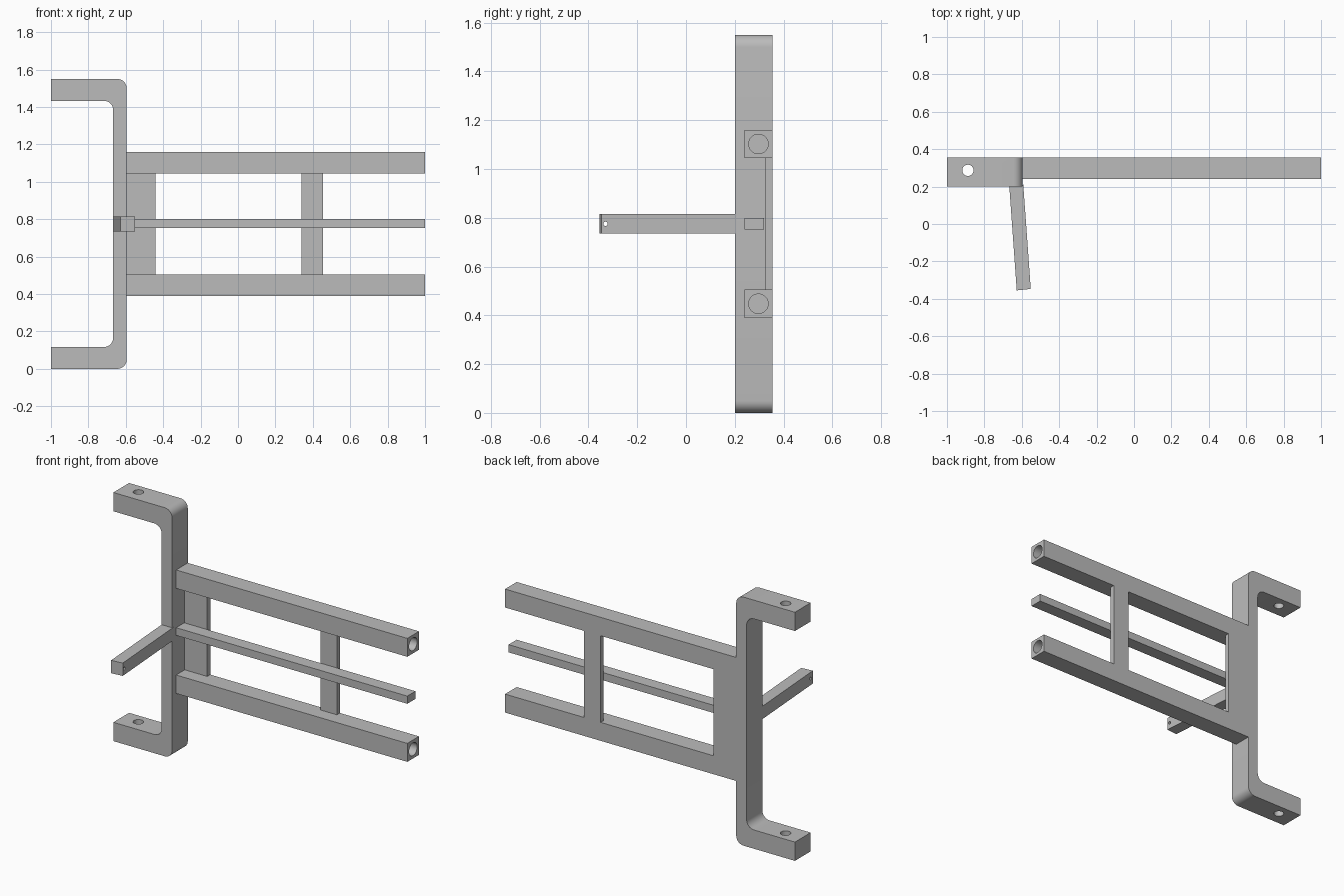
import bpy, bmesh, math
from mathutils import Vector

if "Cube" in bpy.data.objects:
    bpy.data.objects.remove(bpy.data.objects["Cube"])

# Single grey finish
grey = bpy.data.materials.new("plain_grey")
grey.use_nodes = True
GREY = (0.5, 0.5, 0.5, 1)
grey.diffuse_color = GREY
grey.node_tree.nodes["Principled BSDF"].inputs["Base Color"].default_value = GREY


def finish(name, bm):
    bmesh.ops.recalc_face_normals(bm, faces=bm.faces)
    mesh = bpy.data.meshes.new(name)
    bm.to_mesh(mesh)
    bm.free()
    mesh.materials.append(grey)
    obj = bpy.data.objects.new(name, mesh)
    bpy.context.collection.objects.link(obj)
    return obj


def prism(name, outline, base, height, axis, round_test=None, radius=0.05):
    """Extrude a closed outline along axis; optionally round chosen corners."""
    bm = bmesh.new()
    depth = Vector(axis) * height
    face = bm.faces.new([bm.verts.new(base(*p)) for p in outline])
    top = bmesh.ops.extrude_face_region(bm, geom=[face])["geom"]
    bmesh.ops.translate(bm, vec=depth, verts=[v for v in top if isinstance(v, bmesh.types.BMVert)])
    if round_test:
        edges = [e for e in bm.edges
                 if (e.verts[0].co - e.verts[1].co).cross(depth).length < 1e-5
                 and round_test(e.verts[0].co)]
        bmesh.ops.bevel(bm, geom=edges, offset=radius, segments=8, profile=0.5, affect='EDGES')
    return finish(name, bm)


def box(name, x, y, z):
    outline = [(x[0], y[0]), (x[1], y[0]), (x[1], y[1]), (x[0], y[1])]
    return prism(name, outline, lambda a, b: (a, b, z[0]), z[1] - z[0], (0, 0, 1))


def combine(obj, other, operation):
    mod = obj.modifiers.new(operation.lower(), 'BOOLEAN')
    mod.operation, mod.solver, mod.object = operation, 'EXACT', other
    bpy.context.view_layer.objects.active = obj
    bpy.ops.object.modifier_apply(modifier=mod.name)
    bpy.data.objects.remove(other)


def drill(obj, centre, radius, length, along_x=False):
    turn = (0, math.pi / 2, 0) if along_x else (0, 0, 0)
    bpy.ops.mesh.primitive_cylinder_add(vertices=40, radius=radius, depth=length,
                                        location=centre, rotation=turn)
    combine(obj, bpy.context.object, 'DIFFERENCE')


MID = 0.775          # height of the mirror plane
BACK = 0.355
JOIN = -0.595        # where the frame meets the bracket

# C-shaped bracket with rounded bends and a bolt hole in each arm
half = [(-1, 0), (JOIN, 0)]
inner = [(-0.667, 0.117), (-1, 0.117)]
flip = lambda pts: [(x, 2 * MID - z) for x, z in reversed(pts)]
bracket = prism("bracket", half + flip(half) + flip(inner) + inner,
                lambda x, z: (x, 0.2, z), BACK - 0.2, (0, 1, 0),
                round_test=lambda co: co.x > -0.9)
for z in (0.06, 2 * MID - 0.06):
    drill(bracket, (-0.888, 0.287, z), 0.03, 0.3)

# Ladder frame: two bored rails joined by two thin cross plates
frame = box("ladder_frame", (JOIN, 1), (0.24, BACK), (0.39, 0.505))
combine(frame, box("upper_rail", (JOIN, 1), (0.24, BACK), (1.045, 1.16)), 'UNION')
for x in ((JOIN, -0.44), (0.34, 0.455)):
    combine(frame, box("cross_plate", x, (0.325, BACK), (0.48, 1.07)), 'UNION')
for side in (-1, 1):
    drill(frame, (0.22, 0.297, MID + side * 0.3275), 0.04, 1.62, along_x=True)

# Slim centre rod
box("centre_rod", (JOIN, 1), (0.24, 0.32), (0.752, 0.8))

# Slanted front lever with a pin hole near its tip
lever = prism("front_lever", [(-0.667, 0.205), (-0.592, 0.21), (-0.552, -0.347), (-0.627, -0.355)],
              lambda x, y: (x, y, MID - 0.04), 0.08, (0, 0, 1))
drill(lever, (-0.59, -0.33, MID), 0.009, 0.3, along_x=True)

# Smooth bends and bores, crisp edges elsewhere
for obj in (bracket, frame, lever):
    bpy.ops.object.select_all(action='DESELECT')
    obj.select_set(True)
    bpy.context.view_layer.objects.active = obj
    bpy.ops.object.shade_smooth_by_angle(angle=math.radians(30))
